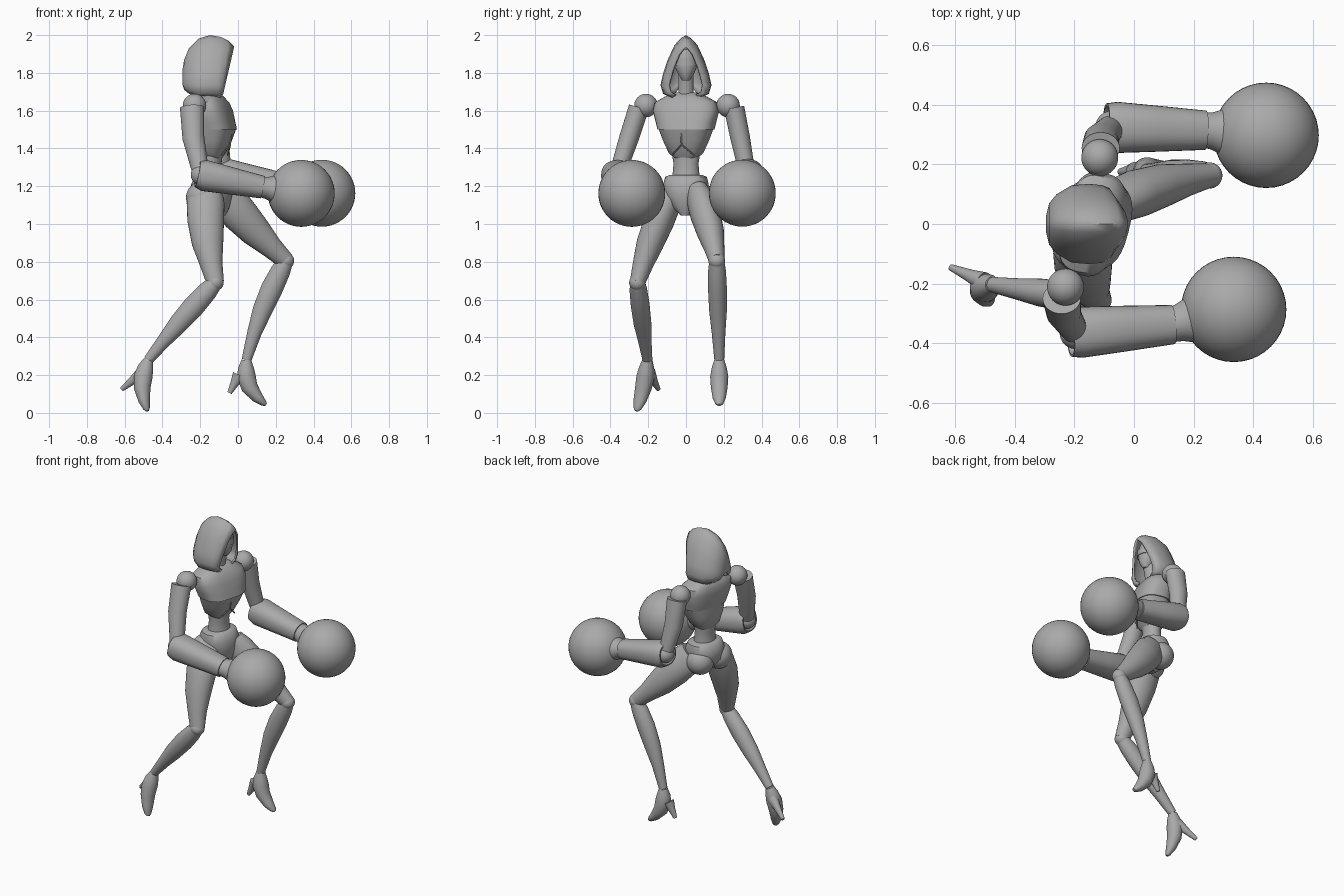
import bpy, bmesh, math
from mathutils import Vector

if "Cube" in bpy.data.objects:
    bpy.data.objects.remove(bpy.data.objects["Cube"])

grey = bpy.data.materials.new("plain grey")
grey.use_nodes = True
grey.diffuse_color = (.4, .4, .4, 1)
grey.node_tree.nodes["Principled BSDF"].inputs["Base Color"].default_value = grey.diffuse_color

UP = Vector((0, 0, 1))
ACROSS = Vector((0, 1, 0))


def finish(name, bm, angle=40):
    bmesh.ops.recalc_face_normals(bm, faces=bm.faces)
    mesh = bpy.data.meshes.new(name)
    bm.to_mesh(mesh)
    bm.free()
    mesh.materials.append(grey)
    obj = bpy.data.objects.new(name, mesh)
    bpy.context.collection.objects.link(obj)
    bpy.ops.object.select_all(action="DESELECT")
    obj.select_set(True)
    bpy.context.view_layer.objects.active = obj
    bpy.ops.object.shade_smooth_by_angle(angle=math.radians(angle))
    return obj


def bridge(bm, rows, closed):
    """Join successive rows of vertices with quads."""
    for p, q in zip(rows, rows[1:]):
        for k in range(0 if closed else 1, len(p)):
            bm.faces.new((p[k - 1], p[k], q[k], q[k - 1]))


def oval_loft(name, rings, side=ACROSS, axis=None, power=2.0, segments=32):
    """Skin rounded rings, each given as (centre, half width along side, half depth)."""
    bm = bmesh.new()
    loops = []
    for i, (centre, width, depth) in enumerate(rings):
        tangent = axis or rings[min(i + 1, len(rings) - 1)][0] - rings[max(i - 1, 0)][0]
        tangent = tangent.normalized()
        across = (side - tangent * side.dot(tangent)).normalized()
        outward = tangent.cross(across)
        loop = []
        for k in range(segments):
            turn = math.tau * k / segments
            u, v = (math.copysign(abs(w) ** (2 / power), w) for w in (math.cos(turn), math.sin(turn)))
            loop.append(bm.verts.new(centre + across * u * width + outward * v * depth))
        loops.append(loop)
    bridge(bm, loops, True)
    bm.faces.new(loops[0])
    bm.faces.new(loops[-1])
    return finish(name, bm)


def limb(name, start, end, profile, bend=(0, 0, 0), side=ACROSS, **options):
    """Loft from start to end, bowed by bend; profile holds (fraction, half width, half depth)."""
    start, end, bend = Vector(start), Vector(end), Vector(bend)
    rings = [(start.lerp(end, f) + bend * math.sin(math.pi * min(max(f, 0), 1)), w, d)
             for f, w, d in profile]
    return oval_loft(name, rings, side, **options)


def upright(name, x, profile, side=ACROSS, **options):
    """Loft straight up; profile holds (height, shift in x, half width, half depth)."""
    rings = [(Vector((x + shift, 0, z)), w, d) for z, shift, w, d in profile]
    return oval_loft(name, rings, side, axis=UP, **options)


def ball(name, centre, radius):
    bm = bmesh.new()
    bmesh.ops.create_uvsphere(bm, u_segments=40, v_segments=24, radius=radius)
    bmesh.ops.translate(bm, verts=bm.verts, vec=centre)
    return finish(name, bm)


# Hood: pointed arches swept from the face opening to the back, leaning forward at the top
half = [(0, 1), (.2, .95), (.45, .84), (.72, .6), (.9, .38), (1, .2), (.9, .06), (.6, 0)]
arch = [(-y, z) for y, z in half[:0:-1]] + half
bm = bmesh.new()
rows = []
for x, lean, width, low, high in [
        (-.08, .06, .09, 1.68, 1.94), (-.09, .04, .12, 1.67, 1.97), (-.11, .02, .13, 1.67, 1.99),
        (-.15, 0, .135, 1.67, 2), (-.21, 0, .13, 1.67, 1.98), (-.26, 0, .1, 1.69, 1.93),
        (-.285, 0, .07, 1.71, 1.87), (-.295, 0, .03, 1.74, 1.81)]:
    rows.append([bm.verts.new((x + lean * z, y * width, low + (high - low) * z)) for y, z in arch])
bridge(bm, rows, False)
bm.faces.new(rows[-1])
hood = finish("hood", bm, 60)
shell = hood.modifiers.new("thickness", "SOLIDIFY")
shell.thickness = .012
shell.offset = -1

# Head with a raised visor band, and the neck
skull = [(1.76, .01, .02, .03), (1.79, .01, .04, .05), (1.84, 0, .062, .066),
         (1.885, 0, .06, .065), (1.925, 0, .04, .05), (1.945, -.01, .01, .01)]
upright("head", -.115, skull)
upright("visor", -.115, [(1.84, 0, .067, .071), (1.88, 0, .066, .07)])
upright("neck", -.15, [(1.62, 0, .06, .05), (1.7, .01, .04, .04), (1.8, .03, .04, .04)])

# Torso, twisted with its left shoulder forward
turned = Vector((.256, .967, 0))
forward = turned.cross(UP)
upright("ribs", -.14, [(1.345, 0, .055, .05), (1.375, 0, .09, .07), (1.44, .01, .12, .09),
                       (1.5, .02, .143, .1)], turned, power=2.7)
upright("bust", -.14, [(1.5, .02, .15, .105), (1.54, .01, .16, .105), (1.6, 0, .177, .1),
                       (1.645, -.01, .165, .09), (1.675, -.015, .11, .07),
                       (1.695, -.015, .06, .045)], turned, power=2.7)
upright("waist", -.14, [(1.2, 0, .08, .07), (1.25, 0, .073, .058), (1.32, 0, .067, .052),
                        (1.4, 0, .08, .06)], turned)
upright("pelvis", -.14, [(1.045, .03, .025, .045), (1.09, .015, .07, .08), (1.15, 0, .11, .107),
                         (1.21, 0, .12, .105), (1.25, 0, .11, .085), (1.26, 0, .085, .07)],
        turned, power=2.3)
ball("right_buttock", (-.19, -.07, 1.14), .085)
ball("left_buttock", (-.15, .065, 1.14), .085)

# Raised seams that split in a V on the ribs
fork = Vector((-.13, 0, 1.42)) + forward * .092
wire = [(0, .004, .004), (1, .004, .004)]
limb("centre_seam", fork + UP * .08 + forward * .01, fork, wire, segments=8)
for name, sign in (("left", 1), ("right", -1)):
    tip = fork + turned * sign * .06 - forward * .03 - UP * .055
    limb(f"{name}_rib_seam", fork, tip, wire, segments=8)

# Legs: both share the same thigh, shin, foot and heel profiles
thigh = [(0, .06, .085), (.14, .073, .1), (.33, .08, .097), (.58, .072, .083),
         (.8, .055, .06), (1, .041, .046)]
shin = [(0, .04, .04), (.1, .047, .052), (.28, .05, .058), (.5, .047, .052),
        (.73, .036, .038), (1, .026, .026)]
foot = [(0, .027, .026), (.15, .04, .042), (.32, .048, .05), (.55, .044, .044),
        (.8, .035, .03), (.95, .022, .017), (1, .01, .008)]
heel = [(0, .033, .035), (.45, .021, .023), (1, .011, .012)]


def leg(name, hip, knee, ankle, toe, heel_tip, thigh_bend, shin_bend, foot_bend, facing):
    limb(f"{name}_thigh", hip, knee, thigh, thigh_bend)
    ball(f"{name}_knee", knee, .044)
    limb(f"{name}_shin", knee, ankle, shin, shin_bend)
    limb(f"{name}_foot", ankle, toe, foot, foot_bend, facing)
    heel_top = Vector(ankle) + Vector(foot_bend) - UP * .065
    limb(f"{name}_heel", heel_top, heel_tip, heel, side=facing)


leg("right", hip=(-.17, -.065, 1.18), knee=(-.12, -.257, .69), ankle=(-.475, -.204, .28),
    toe=(-.48, -.262, .01), heel_tip=(-.615, -.146, .125), thigh_bend=(-.02, -.015, 0),
    shin_bend=(-.015, 0, -.01), foot_bend=(-.03, .01, 0), facing=Vector((.35, .92, 0)))
leg("left", hip=(-.09, .06, 1.17), knee=(.253, .163, .805), ankle=(.045, .176, .28),
    toe=(.148, .176, .042), heel_tip=(-.045, .176, .105), thigh_bend=(-.015, .01, 0),
    shin_bend=(-.02, 0, 0), foot_bend=(-.04, 0, -.015), facing=ACROSS)

# Arms: ball joints, open-ended forearm sleeves, flared cuffs and round gloves
upper_arm = [(0, .054, .064), (.45, .052, .058), (1, .043, .043)]
sleeve = [(.12, .06, .055), (-.06, .072, .062), (-.06, .08, .07), (.05, .086, .083),
          (.5, .077, .072), (1, .066, .06)]
cuff = [(-.05, .058, .054), (.1, .062, .058), (.2, .07, .065), (.4, .085, .082), (.6, .1, .1)]


def arm(name, shoulder, sleeve_top, elbow, wrist, glove):
    ball(f"{name}_shoulder", shoulder, .062)
    limb(f"{name}_upper_arm", sleeve_top, elbow, upper_arm, bend=(-.015, 0, 0))
    ball(f"{name}_elbow", elbow, .055)
    limb(f"{name}_forearm", elbow, wrist, sleeve, axis=Vector(wrist) - Vector(elbow), power=2.3)
    limb(f"{name}_cuff", wrist, glove, cuff)
    ball(f"{name}_glove", glove, .177)


arm("right", shoulder=(-.23, -.212, 1.627), sleeve_top=(-.243, -.25, 1.615),
    elbow=(-.195, -.365, 1.26), wrist=(.13, -.338, 1.195), glove=(.335, -.287, 1.162))
arm("left", shoulder=(-.115, .223, 1.627), sleeve_top=(-.112, .255, 1.615),
    elbow=(-.075, .325, 1.265), wrist=(.24, .315, 1.21), glove=(.444, .298, 1.163))
